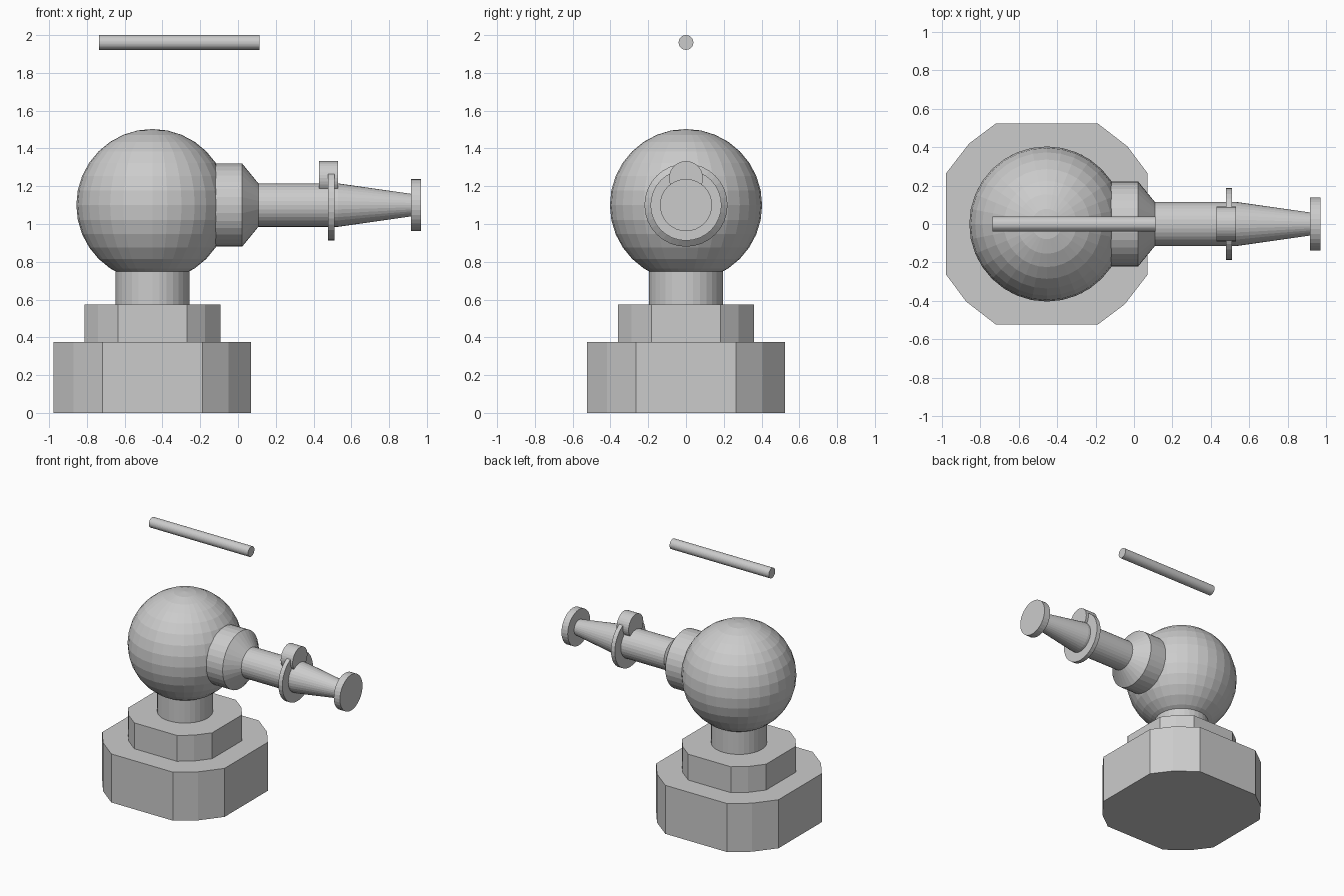
import bpy, bmesh
from math import cos, sin, pi

if "Cube" in bpy.data.objects:
    bpy.data.objects.remove(bpy.data.objects["Cube"])

CX = -0.453   # vertical axis of the base and ball
AZ = 1.1      # height of the arm axis


def finish(name, bm):
    bmesh.ops.recalc_face_normals(bm, faces=bm.faces)
    mesh = bpy.data.meshes.new(name)
    bm.to_mesh(mesh)
    bm.free()
    obj = bpy.data.objects.new(name, mesh)
    bpy.context.collection.objects.link(obj)
    return obj


def stack(name, rings):
    """Bridge equal-length rings of points and cap both ends."""
    bm = bmesh.new()
    loops = [[bm.verts.new(p) for p in ring] for ring in rings]
    n = len(loops[0])
    for a, b in zip(loops, loops[1:]):
        for i in range(n):
            j = (i + 1) % n
            bm.faces.new((a[i], a[j], b[j], b[i]))
    bm.faces.new(loops[0])
    bm.faces.new(loops[-1])
    return finish(name, bm)


def lathe_x(name, profile, z=AZ, n=32):
    """Revolve (x, radius) pairs about a line parallel to x."""
    return stack(name, [[(x, r * cos(2 * pi * i / n), z + r * sin(2 * pi * i / n))
                         for i in range(n)] for x, r in profile])


def plinth(name, half, z0, z1):
    """Square block with two-segment bevelled corners."""
    a, b = half * 0.505, half * 0.8
    corner = [(half, a), (b, b * 0.965), (a, half)]
    pts = []
    for k in range(4):
        for x, y in corner:
            for _ in range(k):
                x, y = -y, x
            pts.append((x, y))
    return stack(name, [[(CX + x, y, z) for x, y in pts] for z in (z0, z1)])


# Stepped base
plinth("lower_base", 0.523, 0.0, 0.375)
plinth("upper_base", 0.36, 0.375, 0.575)

# Neck under the ball
stack("neck", [[(CX + 0.195 * cos(2 * pi * i / 32), 0.195 * sin(2 * pi * i / 32), z)
                for i in range(32)] for z in (0.575, 0.8)])

# Ball body
bm = bmesh.new()
bmesh.ops.create_uvsphere(bm, u_segments=32, v_segments=16, radius=0.403)
finish("ball", bm).location = (CX, 0, AZ)

# Horizontal arm with collar, tapered barrel and end disc
lathe_x("collar", [(-0.2, 0.22), (0.022, 0.22), (0.108, 0.115)])
lathe_x("barrel", [(0.108, 0.115), (0.53, 0.115), (0.915, 0.06)])
lathe_x("end_disc", [(0.915, 0.138), (0.968, 0.138)])

# Flange and the knob on top of it
lathe_x("flange", [(0.477, 0.188), (0.51, 0.188)])
lathe_x("knob", [(0.428, 0.09), (0.53, 0.09)], z=1.243)

# Floating rod above the ball
lathe_x("top_rod", [(-0.735, 0.039), (0.113, 0.039)], z=1.961)
